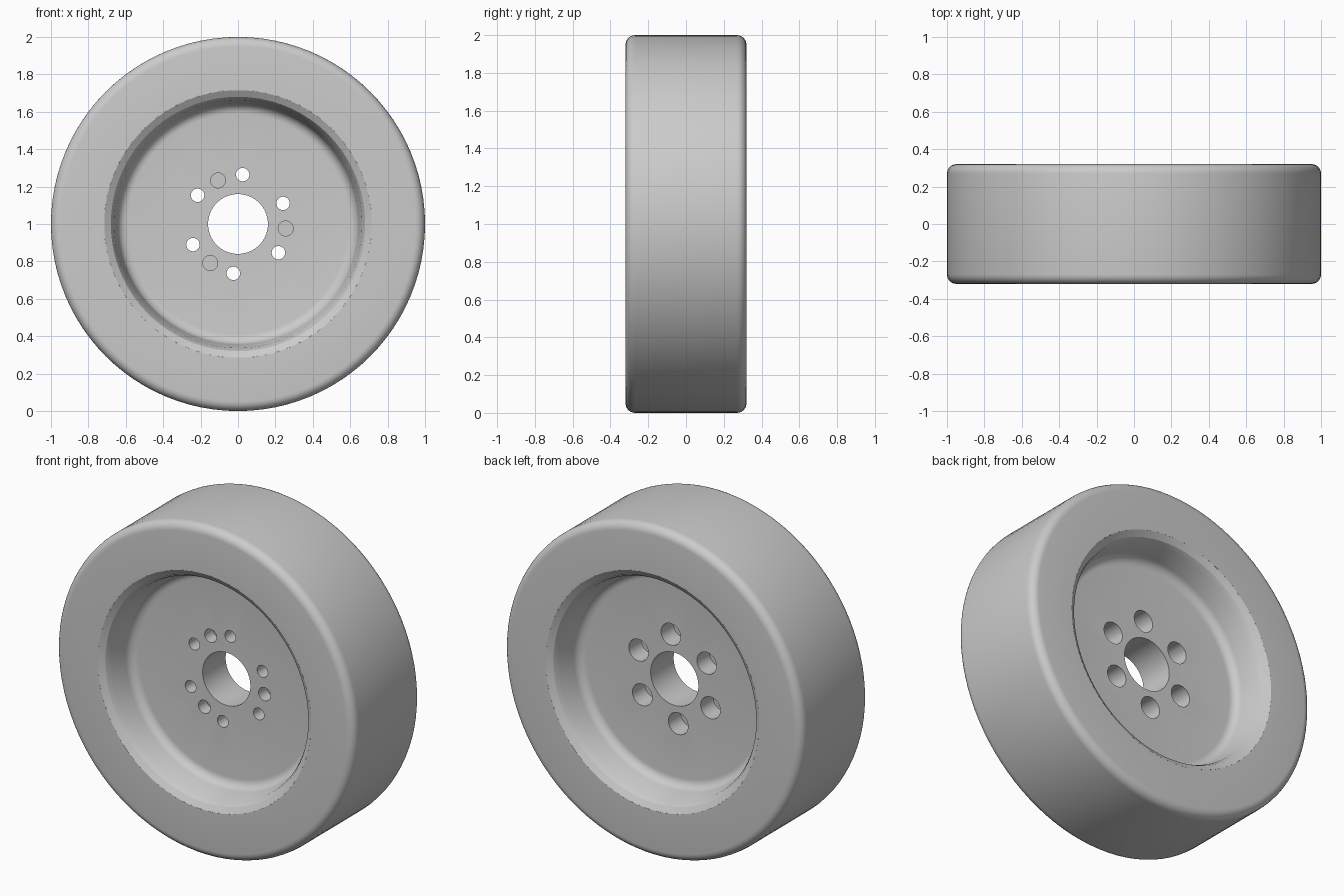
import bpy, bmesh
from math import cos, sin, pi, radians

if "Cube" in bpy.data.objects:
    bpy.data.objects.remove(bpy.data.objects["Cube"], do_unlink=True)

grey = bpy.data.materials.new("light grey")
grey.use_nodes = True
grey.diffuse_color = (0.6, 0.6, 0.6, 1)
grey.node_tree.nodes["Principled BSDF"].inputs["Base Color"].default_value = (0.6, 0.6, 0.6, 1)


def lathe(name, profile, steps, centre=(0, 1)):
    """Revolve a closed (radius, y) profile around a line parallel to y."""
    bm = bmesh.new()
    cx, cz = centre
    rings = []
    for i in range(steps):
        a = 2 * pi * i / steps
        rings.append([bm.verts.new((cx + r * cos(a), y, cz + r * sin(a))) for r, y in profile])
    n = len(profile)
    for i in range(steps):
        a, b = rings[i], rings[(i + 1) % steps]
        for j in range(n):
            k = (j + 1) % n
            if profile[j][0] == 0 and profile[k][0] == 0:
                continue
            bm.faces.new((a[j], a[k], b[k], b[j]))
    bmesh.ops.remove_doubles(bm, verts=bm.verts, dist=1e-5)
    bmesh.ops.recalc_face_normals(bm, faces=bm.faces)
    mesh = bpy.data.meshes.new(name)
    bm.to_mesh(mesh)
    bm.free()
    mesh.materials.append(grey)
    obj = bpy.data.objects.new(name, mesh)
    bpy.context.collection.objects.link(obj)
    return obj


def arc(r, y, radius, start, end, steps=6):
    """Points of a fillet, angles in degrees."""
    angles = [radians(start + (end - start) * i / steps) for i in range(steps + 1)]
    return [(r + radius * cos(a), y + radius * sin(a)) for a in angles]


def mirrored(half):
    """Close a half profile with its reflection in y."""
    return half + [(r, -y) for r, y in reversed(half)]


def select_only(obj):
    bpy.ops.object.select_all(action="DESELECT")
    obj.select_set(True)
    bpy.context.view_layer.objects.active = obj


# Tyre with rounded shoulders
W, FILLET = 0.32, 0.05
tyre = lathe("tyre", mirrored([(0.715, W)] + arc(1 - FILLET, W - FILLET, FILLET, 90, 0)), 96)

# Wheel: bevelled lip, drafted barrel, filleted web and centre bore
WEB = 0.11
half = [(0.16, WEB)] + arc(0.59, WEB + 0.055, 0.055, -90, -8)
half += [(0.663, 0.265), (0.68, 0.298), (0.715, W)]
wheel = lathe("wheel", mirrored(half), 72)

# Bolt holes counterbored from the back, and blind holes in the front
bolt = [(0, -0.2), (0.036, -0.2), (0.036, -0.01), (0.066, -0.01), (0.066, 0.2), (0, 0.2)]
blind = [(0, -0.2), (0.04, -0.2), (0.04, -0.03), (0, -0.03)]
holes = [(bolt, 0.265, 24.6 + 60 * i) for i in range(6)]
holes += [(blind, 0.256, 114.6 + 120 * i) for i in range(3)]
for profile, radius, angle in holes:
    a = radians(angle)
    cutter = lathe("hole_cutter", profile, 24, (radius * cos(a), 1 + radius * sin(a)))
    cutter.hide_render = True
    cut = wheel.modifiers.new("hole", "BOOLEAN")
    cut.operation = "DIFFERENCE"
    cut.solver = "EXACT"
    cut.object = cutter
    select_only(wheel)
    bpy.ops.object.modifier_apply(modifier=cut.name)
    bpy.data.objects.remove(cutter, do_unlink=True)

for part in (tyre, wheel):
    select_only(part)
    bpy.ops.object.shade_smooth_by_angle(angle=radians(25))
